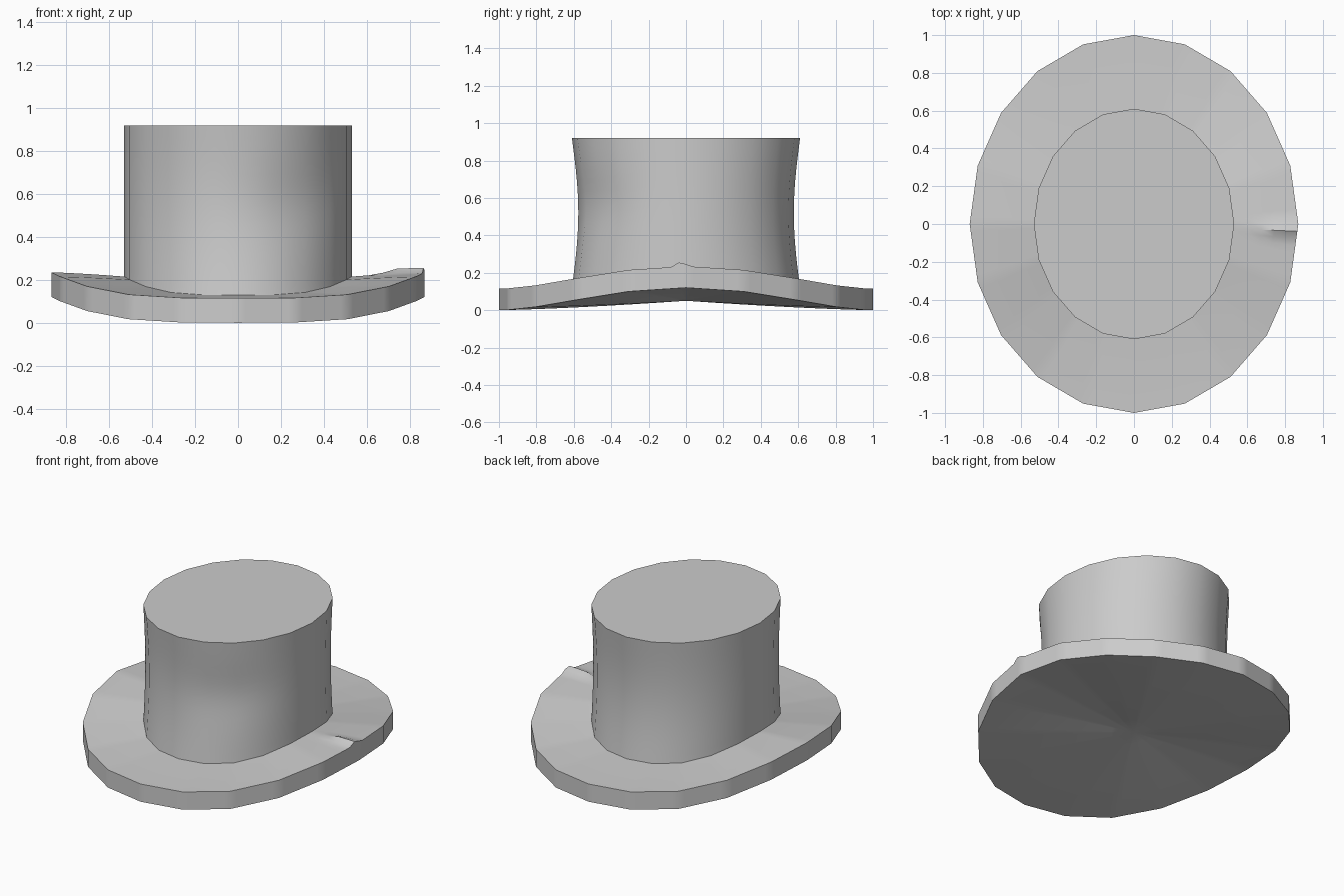
import bpy, bmesh, math
from math import sin, cos, pi, exp

if "Cube" in bpy.data.objects:
    bpy.data.objects.remove(bpy.data.objects["Cube"])

SIDES, SUB = 20, 8          # polygon outline, each side finely divided
N = SIDES * SUB
THICK = 0.115


def outline(i):
    """Unit 20-gon point plus rim lift, interpolated along straight sides."""
    k, f = divmod(i % N, SUB)
    f /= SUB
    a, b = 2 * pi * k / SIDES, 2 * pi * (k + 1) / SIDES
    mix = lambda p, q: p * (1 - f) + q * f
    return (mix(cos(a), cos(b)), mix(sin(a), sin(b)),
            0.12 * mix(abs(cos(a)) ** 3.7, abs(cos(b)) ** 3.7))


def brim_point(i, r):
    """Underside of the saddle-shaped brim at fraction r of its radius."""
    x, y, lift = outline(i)
    g = 1 - (1 - r) ** 1.35
    return 0.87 * x * r, y * r, 0.05 * (1 - g) + lift * g


def loft(bm, rings):
    for a, b in zip(rings, rings[1:]):
        for i in range(len(a)):
            j = (i + 1) % len(a)
            bm.faces.new((a[i], a[j], b[j], b[i]))


def finish(bm, name):
    bmesh.ops.recalc_face_normals(bm, faces=bm.faces)
    me = bpy.data.meshes.new(name)
    bm.to_mesh(me)
    bm.free()
    ob = bpy.data.objects.new(name, me)
    bpy.context.collection.objects.link(ob)
    bpy.ops.object.select_all(action='DESELECT')
    ob.select_set(True)
    bpy.context.view_layer.objects.active = ob
    bpy.ops.object.shade_smooth_by_angle(angle=math.radians(35))


# Brim: closed curved slab with a small crease on the right edge
def crease(x, y):
    if x < 0.64:
        return 0.0
    return 0.027 * max(0, 1 - abs(y + 0.03) / 0.05) * min(1, (x - 0.64) / 0.1)


bm = bmesh.new()
radii = [0.15, 0.3, 0.45, 0.61, 0.7, 0.78, 0.86, 0.93, 1.0]
under, upper = [], []
for r in radii:
    pts = [brim_point(i, r) for i in range(N)]
    under.append([bm.verts.new(p) for p in pts])
    upper.append([bm.verts.new((x, y, z + THICK + crease(x, y))) for x, y, z in pts])
loft(bm, under + upper[::-1])
for ring, z in ((under[0], 0.05), (upper[0], 0.05 + THICK)):
    c = bm.verts.new((0, 0, z))
    for i in range(N):
        bm.faces.new((ring[i], ring[(i + 1) % N], c))
finish(bm, "brim")

# Crown: waisted front and back, slight dent at the front right
bm = bmesh.new()
TOP, ROWS = 0.92, 14
rings = []
for k in range(ROWS + 1):
    t = k / ROWS
    ring = []
    for i in range(0, N, SUB):
        x, y, z0 = brim_point(i, 0.61)
        z0 += THICK - 0.01
        z = z0 + (TOP - z0) * t
        y *= 1 - 0.055 * sin(pi * t)
        if y < 0:
            y += 0.025 * exp(-((x - 0.27) / 0.14) ** 2 - ((z - 0.56) / 0.17) ** 2)
        ring.append(bm.verts.new((x, y, z)))
    rings.append(ring)
loft(bm, rings)
bm.faces.new(rings[-1])
finish(bm, "crown")
